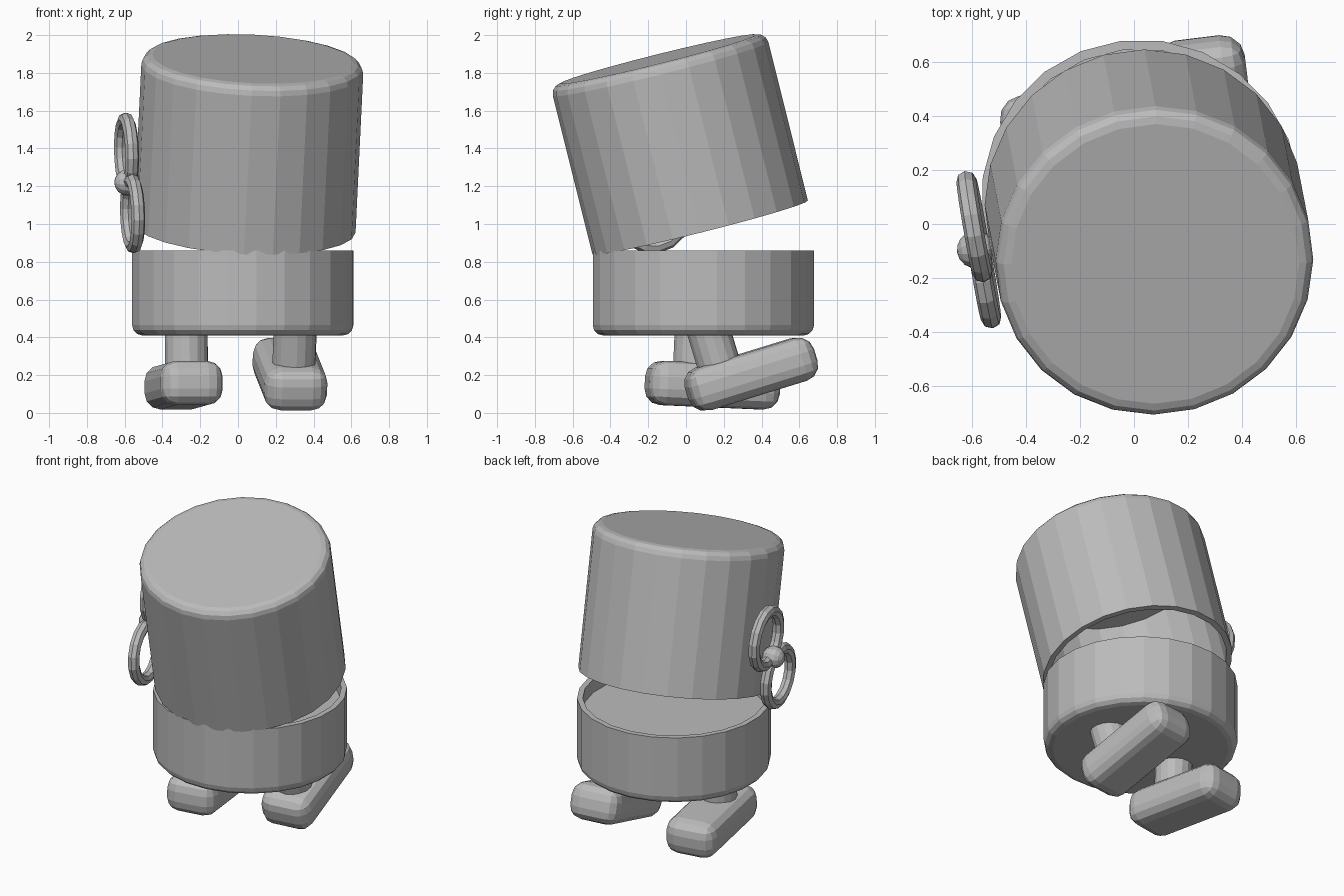
import bpy, bmesh, math
from mathutils import Matrix, Vector

cube = bpy.data.objects.get("Cube")
if cube:
    bpy.data.objects.remove(cube, do_unlink=True)

grey = bpy.data.materials.new("plain grey")
grey.use_nodes = True
colour = (0.5, 0.5, 0.5, 1)
grey.diffuse_color = colour
grey.node_tree.nodes["Principled BSDF"].inputs["Base Color"].default_value = colour


def add_object(name, bm, matrix):
    bmesh.ops.recalc_face_normals(bm, faces=bm.faces)
    mesh = bpy.data.meshes.new(name)
    bm.to_mesh(mesh)
    bm.free()
    mesh.materials.append(grey)
    obj = bpy.data.objects.new(name, mesh)
    obj.matrix_world = matrix
    bpy.context.collection.objects.link(obj)
    return obj


def frame(origin, up, turn=0):
    """Placement whose z axis follows up."""
    rot = Vector((0, 0, 1)).rotation_difference(Vector(up))
    return Matrix.Translation(origin) @ rot.to_matrix().to_4x4() @ Matrix.Rotation(math.radians(turn), 4, 'Z')


def lathe(name, profile, sides, matrix):
    """Turn a radius/height profile; both ends are capped."""
    bm = bmesh.new()
    rings = []
    for r, z in profile:
        angles = [math.tau * i / sides for i in range(sides)]
        rings.append([bm.verts.new((r * math.cos(a), r * math.sin(a), z)) for a in angles])
    for a, b in zip(rings, rings[1:]):
        for i in range(sides):
            j = (i + 1) % sides
            bm.faces.new((a[i], a[j], b[j], b[i]))
    bm.faces.new(rings[0])
    bm.faces.new(rings[-1])
    return add_object(name, bm, matrix)


def cup(name, radius, height, depth, matrix, wall=0.035, bevel=0.055):
    """Open cup with a rounded closed end at z = 0."""
    arc = [math.radians(a) for a in (0, 30, 60, 90)]
    profile = [(radius - bevel + bevel * math.sin(a), bevel - bevel * math.cos(a)) for a in arc]
    profile += [(radius, height), (radius - wall, height), (radius - wall, height - depth)]
    return lathe(name, profile, 24, matrix)


def ring(name, major, minor, matrix, around=16, tube=8):
    bm = bmesh.new()
    grid = []
    for i in range(around):
        a = math.tau * i / around
        grid.append([])
        for k in range(tube):
            b = math.tau * k / tube
            r = major + minor * math.cos(b)
            grid[-1].append(bm.verts.new((r * math.cos(a), r * math.sin(a), minor * math.sin(b))))
    for i in range(around):
        p, q = grid[i], grid[(i + 1) % around]
        for k in range(tube):
            m = (k + 1) % tube
            bm.faces.new((p[k], q[k], q[m], p[m]))
    return add_object(name, bm, matrix)


# Lower body and tilted upper body, both hollow cups
cup("lower_body", 0.59, 0.45, 0.09, Matrix.Translation((0.025, 0.092, 0.41)) @ Matrix.Rotation(math.radians(7), 4, 'Z'))
lid_up = Vector((0.047, -0.242, 0.969)).normalized()
lid_base = Vector((0.035, 0.075, 0.982))
cup("upper_body", 0.588, 0.92, 0.78, frame(lid_base + lid_up * 0.92, -lid_up, 7))


# Feet with legs standing on them
def foot_and_leg(side, centre, yaw, pitch, leg_y, leg_top):
    place = (Matrix.Translation(centre) @ Matrix.Rotation(math.radians(yaw), 4, 'Z')
             @ Matrix.Rotation(math.radians(pitch), 4, 'X'))
    bm = bmesh.new()
    bmesh.ops.create_cube(bm, size=1, matrix=Matrix.Diagonal((0.335, 0.7, 0.235, 1)))
    bmesh.ops.bevel(bm, geom=bm.edges[:], offset=0.085, segments=3, profile=0.5, affect='EDGES')
    add_object(side + "_foot", bm, place)
    lathe(side + "_leg", [(0.115, 0), (0.115, leg_top)], 16, place @ Matrix.Translation((0, leg_y, 0)))


foot_and_leg("right", (-0.288, 0.14, 0.147), 9, -2.5, -0.1, 0.31)
foot_and_leg("left", (0.275, 0.345, 0.205), 7, 17, -0.15, 0.31)

# Winding key: two rings, a hub ball and a shaft
key_out = Vector((-0.985, -0.17, -0.03))
ring("key_ring_upper", 0.175, 0.037, frame((-0.59, -0.01, 1.38), key_out))
ring("key_ring_lower", 0.175, 0.037, frame((-0.558, -0.18, 1.055), key_out))
bm = bmesh.new()
bmesh.ops.create_uvsphere(bm, u_segments=12, v_segments=8, radius=0.07)
add_object("key_hub", bm, frame((-0.585, -0.095, 1.22), key_out))
lathe("key_shaft", [(0.04, -0.15), (0.04, 0)], 10, frame((-0.585, -0.095, 1.22), key_out))
